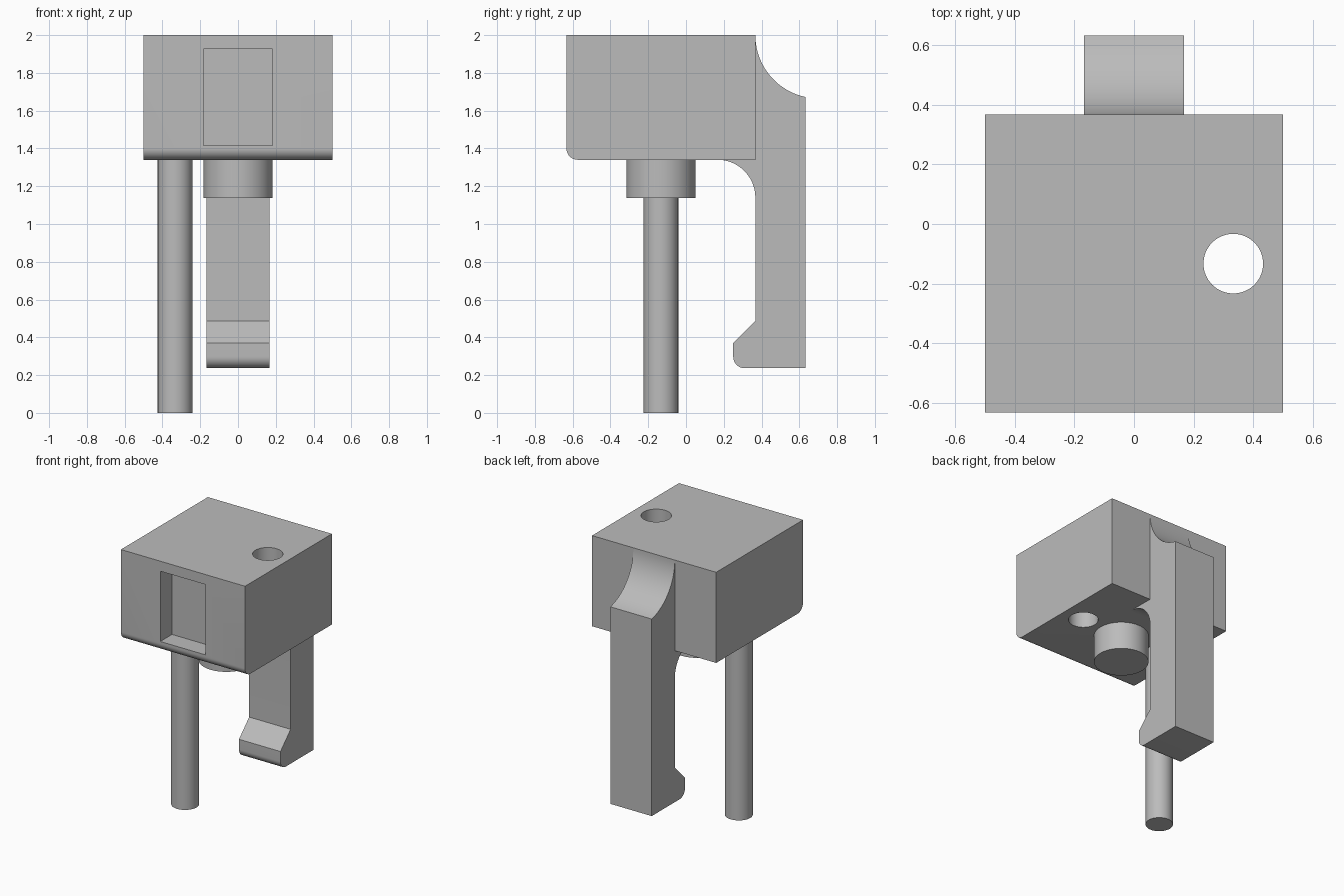
import bpy, bmesh
from math import cos, sin, radians, sqrt, asin, degrees

cube = bpy.data.objects.get("Cube")
if cube:
    bpy.data.objects.remove(cube, do_unlink=True)

GREY = (0.5, 0.5, 0.5, 1)
grey = bpy.data.materials.new("plain grey")
grey.use_nodes = True
grey.diffuse_color = GREY
grey.node_tree.nodes["Principled BSDF"].inputs["Base Color"].default_value = GREY


def arc(cy, cz, r, start, end, steps=20):
    """Points of an arc in the side plane, angles in degrees."""
    angles = [radians(start + (end - start) * i / steps) for i in range(steps + 1)]
    return [(cy + r * cos(a), cz + r * sin(a)) for a in angles]


def smooth(obj):
    bpy.ops.object.select_all(action='DESELECT')
    obj.select_set(True)
    bpy.context.view_layer.objects.active = obj
    bpy.ops.object.shade_smooth_by_angle(angle=radians(30))


def extrude_profile(name, points, half_width):
    """Solid made from a side outline, extruded symmetrically along x."""
    bm = bmesh.new()
    face = bm.faces.new([bm.verts.new((-half_width, y, z)) for y, z in points])
    moved = bmesh.ops.extrude_face_region(bm, geom=[face])["geom"]
    bmesh.ops.translate(bm, vec=(2 * half_width, 0, 0),
                        verts=[v for v in moved if isinstance(v, bmesh.types.BMVert)])
    bmesh.ops.recalc_face_normals(bm, faces=bm.faces)
    mesh = bpy.data.meshes.new(name)
    bm.to_mesh(mesh)
    bm.free()
    obj = bpy.data.objects.new(name, mesh)
    bpy.context.collection.objects.link(obj)
    mesh.materials.append(grey)
    return obj


def cylinder(name, x, y, r, bottom, top):
    bpy.ops.mesh.primitive_cylinder_add(vertices=64, radius=r, depth=top - bottom,
                                        location=(x, y, (bottom + top) / 2))
    obj = bpy.context.object
    obj.name = name
    obj.data.materials.append(grey)
    return obj


def cut(target, cutter):
    mod = target.modifiers.new("cut", 'BOOLEAN')
    mod.operation, mod.solver, mod.object = 'DIFFERENCE', 'EXACT', cutter
    bpy.context.view_layer.objects.active = target
    bpy.ops.object.modifier_apply(modifier=mod.name)
    bpy.data.objects.remove(cutter, do_unlink=True)


FRONT, BACK, BASE, TOP = -0.633, 0.367, 1.34, 2.0
PIN_Y = -0.133

# Housing block with a rounded lower front edge
r = 0.06
block = extrude_profile("housing_block",
                        [(BACK, BASE), (BACK, TOP), (FRONT, TOP)]
                        + arc(FRONT + r, BASE + r, r, 180, 270, 12), 0.5)

# Through hole and front pocket
cut(block, cylinder("hole_cutter", 0.333, PIN_Y, 0.1, BASE - 0.2, TOP + 0.2))
pocket = [(FRONT - 0.2, 1.415), (FRONT + 0.135, 1.415),
          (FRONT + 0.135, 1.927), (FRONT - 0.2, 1.927)]
cut(block, extrude_profile("pocket_cutter", pocket, 0.183))
smooth(block)

# Round boss and long pin under the block
smooth(cylinder("boss", 0, PIN_Y, 0.183, 1.137, BASE))
smooth(cylinder("pin", -0.333, PIN_Y, 0.092, 0, BASE))

# Latch arm: scooped top, hooked foot, curved web under the block
HEEL, FOOT, TOE = 0.633, 0.237, 0.25
R = 0.335
sweep = degrees(asin(sqrt(1 - ((BACK + R - HEEL) / R) ** 2)))
outline = arc(BACK + R, TOP, R, 180, 180 + sweep)
outline += [(HEEL, FOOT)]
outline += arc(TOE + r, FOOT + r, r, 270, 180, 12)
outline += [(TOE, 0.37), (BACK, 0.487)]
outline += arc(BACK - 0.2, BASE - 0.2, 0.2, 0, 90)
outline += [(BACK, BASE)]
smooth(extrude_profile("latch_arm", outline, 0.167))
